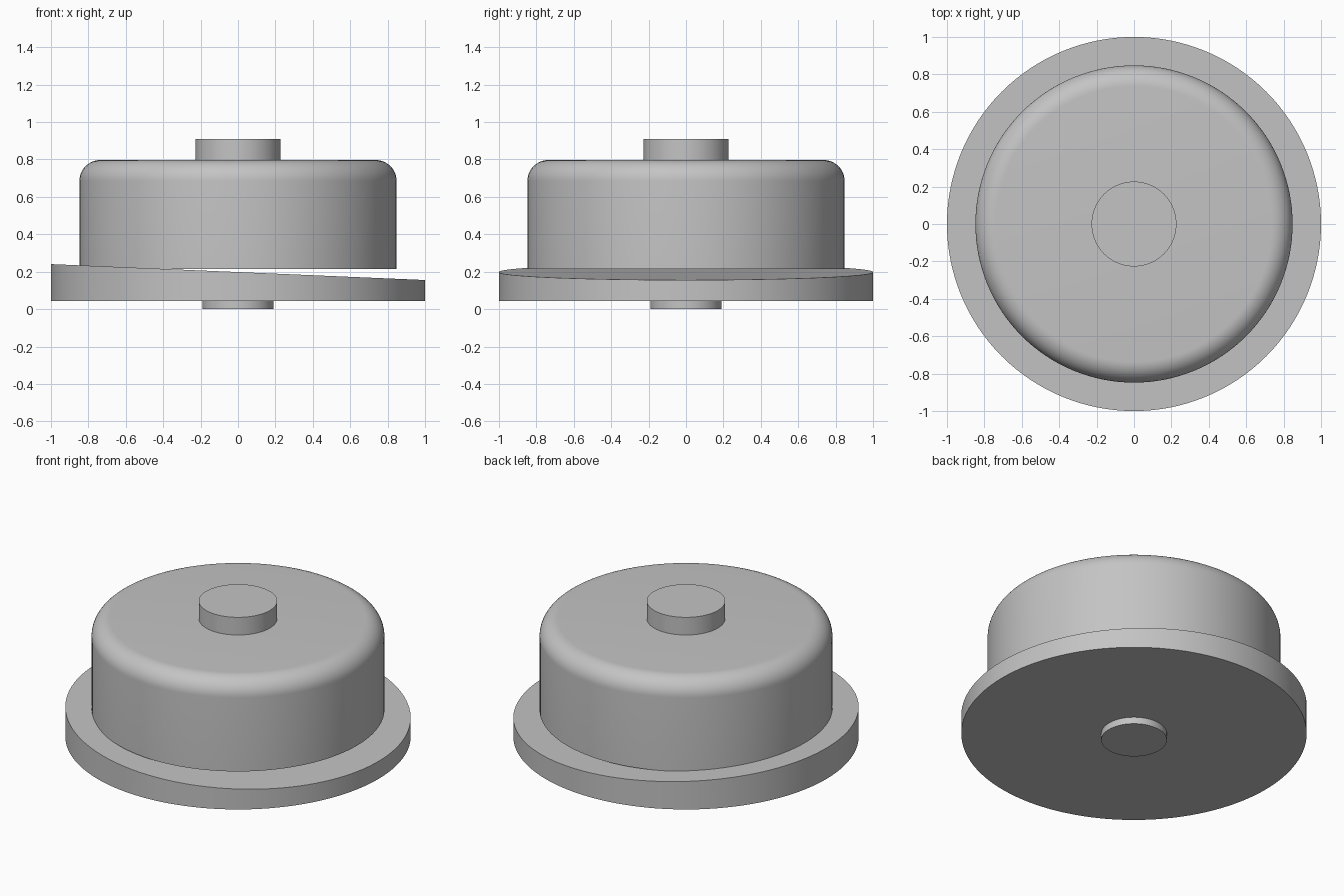
import bpy
import math

SEGMENTS = 128

cube = bpy.data.objects.get("Cube")
if cube:
    bpy.data.objects.remove(cube, do_unlink=True)

# Single plain grey finish
GREY = (0.55, 0.55, 0.55, 1.0)
grey = bpy.data.materials.new("plain_grey")
grey.use_nodes = True
grey.diffuse_color = GREY
grey.node_tree.nodes["Principled BSDF"].inputs["Base Color"].default_value = GREY


def cylinder(name, radius, bottom, top):
    """Upright capped cylinder between two heights."""
    bpy.ops.mesh.primitive_cylinder_add(
        vertices=SEGMENTS, radius=radius, depth=top - bottom,
        location=(0, 0, (top + bottom) / 2))
    obj = bpy.context.object
    obj.name = name
    obj.data.materials.append(grey)
    return obj


def smooth(obj):
    bpy.ops.object.select_all(action="DESELECT")
    obj.select_set(True)
    bpy.context.view_layer.objects.active = obj
    bpy.ops.object.shade_smooth_by_angle(angle=math.radians(30))


# Wedge plate: flat underside, top face sloping down towards +x
plate = cylinder("swash_plate", 1.0, 0.043, 0.198)
for v in plate.data.vertices:
    if v.co.z > 0:
        v.co.z -= 0.0425 * v.co.x
smooth(plate)

# Drum body with a rounded upper rim
body = cylinder("drum_body", 0.848, 0.215, 0.797)
weights = body.data.attributes.new("bevel_weight_edge", "FLOAT", "EDGE")
for e in body.data.edges:
    if all(body.data.vertices[i].co.z > 0 for i in e.vertices):
        weights.data[e.index].value = 1.0
rim = body.modifiers.new("rounded_rim", "BEVEL")
rim.limit_method = "WEIGHT"
rim.width = 0.112
rim.segments = 12
bpy.ops.object.modifier_apply(modifier=rim.name)
smooth(body)

# Shaft stubs above and below
smooth(cylinder("upper_shaft", 0.227, 0.78, 0.91))
smooth(cylinder("lower_shaft", 0.19, 0.0, 0.06))
